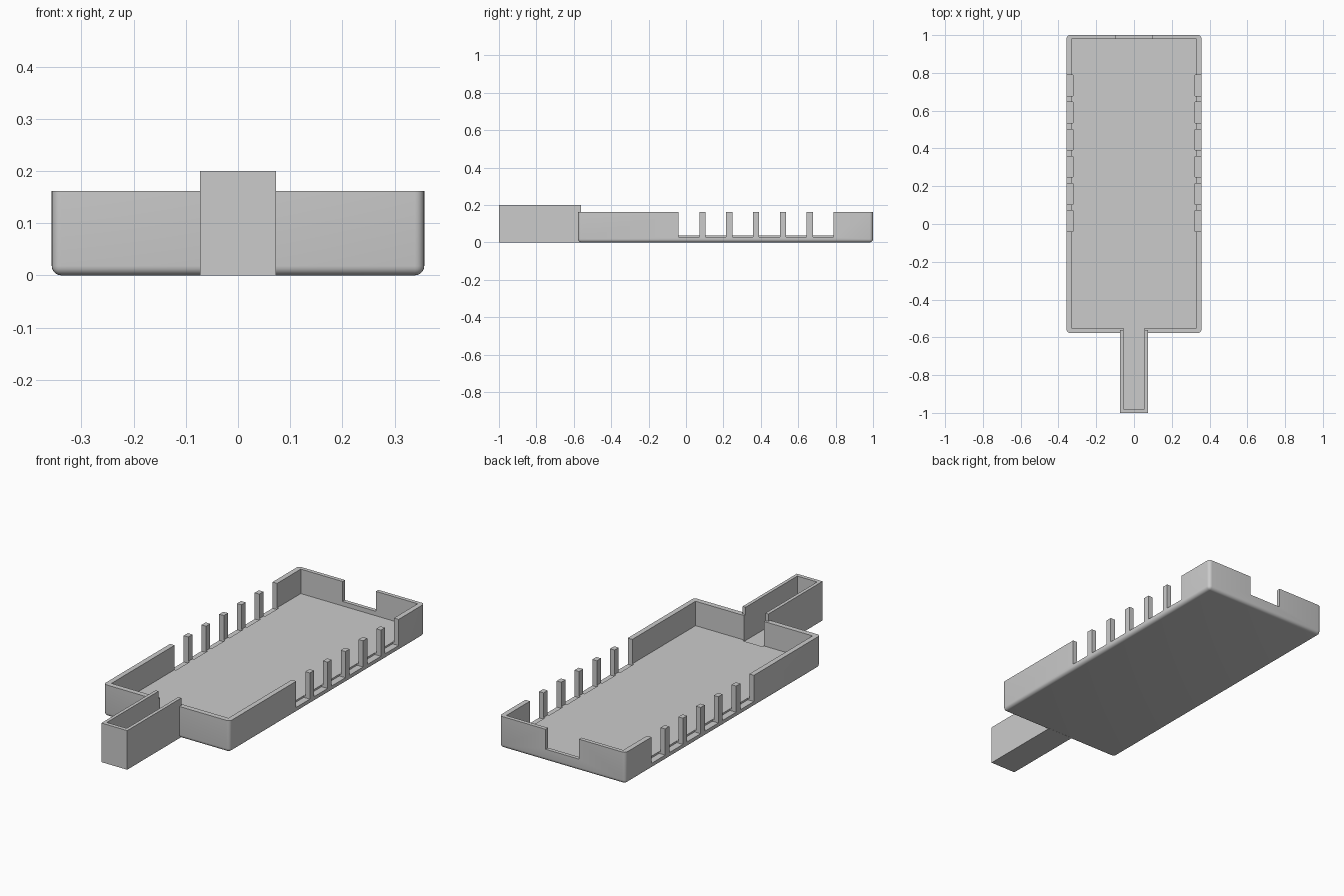
import bpy, bmesh

if "Cube" in bpy.data.objects:
    bpy.data.objects.remove(bpy.data.objects["Cube"])

W, Y0, Y1, H = 0.357, -0.577, 1.0, 0.162   # tray half width, front, back, height
FLOOR = 0.037

grey = bpy.data.materials.new("light_grey")
grey.diffuse_color = (0.6, 0.6, 0.6, 1)
grey.use_nodes = True
grey.node_tree.nodes["Principled BSDF"].inputs["Base Color"].default_value = grey.diffuse_color


def box(name, x0, x1, y0, y1, z0, z1, radius=0.0):
    """Box by its limits; radius rounds the bottom and upright edges."""
    bm = bmesh.new()
    bmesh.ops.create_cube(bm, size=1)
    for v in bm.verts:
        v.co.x = x1 if v.co.x > 0 else x0
        v.co.y = y1 if v.co.y > 0 else y0
        v.co.z = z1 if v.co.z > 0 else z0
    if radius:
        edges = [e for e in bm.edges if min(v.co.z for v in e.verts) < z0 + 1e-4]
        bmesh.ops.bevel(bm, geom=edges, offset=radius, segments=5,
                        profile=0.5, affect='EDGES')
    bmesh.ops.recalc_face_normals(bm, faces=bm.faces)
    me = bpy.data.meshes.new(name)
    bm.to_mesh(me)
    bm.free()
    me.materials.append(grey)
    ob = bpy.data.objects.new(name, me)
    bpy.context.collection.objects.link(ob)
    return ob


def combine(target, other, operation):
    """Apply a boolean and delete the helper."""
    m = target.modifiers.new("cut", 'BOOLEAN')
    m.operation, m.solver, m.object = operation, 'EXACT', other
    bpy.context.view_layer.objects.active = target
    bpy.ops.object.modifier_apply(modifier=m.name)
    bpy.data.objects.remove(other, do_unlink=True)


# Rounded tray with the narrow front trough
tray = box("tray", -W, W, Y0, Y1, 0, H, 0.018)
combine(tray, box("trough", -0.073, 0.073, -1.0, -0.562, 0, 0.2), 'UNION')

# Hollow interior and trough channel, open through the front wall
combine(tray, box("cavity", -0.331, 0.331, -0.55, 0.98, FLOOR, 0.5), 'DIFFERENCE')
combine(tray, box("channel", -0.056, 0.056, -0.98, -0.54, 0.03, 0.5), 'DIFFERENCE')

# Six slots along each side wall
for i in range(6):
    y = -0.039 + 0.1435 * i
    for x0, x1 in ((-0.4, -0.323), (0.323, 0.4)):
        combine(tray, box("slot", x0, x1, y, y + 0.11, 0.028, 0.5), 'DIFFERENCE')

# Notch in the back wall
combine(tray, box("notch", -0.094, 0.094, 0.95, 1.1, 0.06, 0.5), 'DIFFERENCE')

# Smooth rounded edges, crisp corners
bpy.ops.object.select_all(action='DESELECT')
tray.select_set(True)
bpy.context.view_layer.objects.active = tray
bpy.ops.object.shade_smooth_by_angle(angle=0.6)
